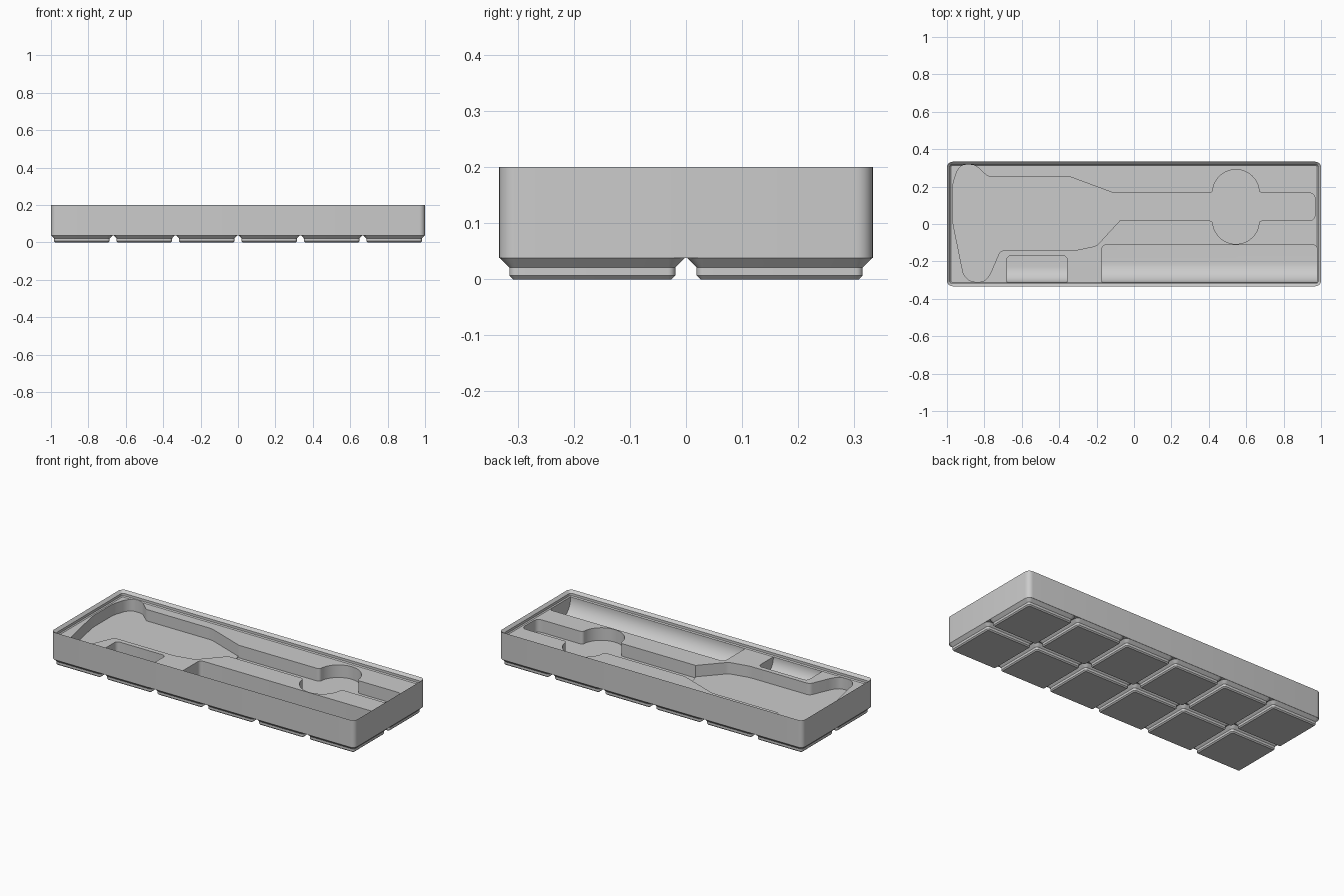
import bpy, bmesh
from math import sin, cos, pi, radians
from mathutils import Vector

old = bpy.data.objects.get("Cube")
if old:
    bpy.data.objects.remove(old, do_unlink=True)

grey = bpy.data.materials.new("light grey plastic")
grey.use_nodes = True
grey.diffuse_color = (0.6, 0.6, 0.6, 1)
grey.node_tree.nodes["Principled BSDF"].inputs["Base Color"].default_value = (0.6, 0.6, 0.6, 1)

HX, HY, TOP = 1.0, 0.333, 0.2      # outer half sizes and height
BASE, DECK = 0.038, 0.165          # top of the feet, sunken top surface
PITCH = 0.334


def finish(bm, name):
    bmesh.ops.recalc_face_normals(bm, faces=bm.faces)
    mesh = bpy.data.meshes.new(name)
    bm.to_mesh(mesh)
    bm.free()
    mesh.materials.append(grey)
    obj = bpy.data.objects.new(name, mesh)
    bpy.context.collection.objects.link(obj)
    return obj


def smooth(obj):
    bpy.ops.object.select_all(action='DESELECT')
    obj.select_set(True)
    bpy.context.view_layer.objects.active = obj
    bpy.ops.object.shade_smooth_by_angle(angle=radians(25))


def arc(cx, cy, r, start, end, n=8):
    steps = [radians(start + (end - start) * i / n) for i in range(n + 1)]
    return [(cx + r * cos(a), cy + r * sin(a)) for a in steps]


def rounded_rect(hx, hy, r):
    pts = []
    for k, (sx, sy) in enumerate([(1, 1), (-1, 1), (-1, -1), (1, -1)]):
        pts += arc(sx * (hx - r), sy * (hy - r), r, k * 90, k * 90 + 90, 6)
    return pts


def loft(name, hx, hy, r, profile):
    """Stack rounded rectangles; profile lists (inset, height)."""
    bm = bmesh.new()
    rings = []
    for inset, z in profile:
        outline = rounded_rect(hx - inset, hy - inset, max(r - inset, 0.005))
        rings.append([bm.verts.new((x, y, z)) for x, y in outline])
    n = len(rings[0])
    for a, b in zip(rings, rings[1:]):
        for i in range(n):
            j = (i + 1) % n
            bm.faces.new((a[i], a[j], b[j], b[i]))
    bm.faces.new(rings[0])
    bm.faces.new(rings[-1])
    return finish(bm, name)


def round_corners(points, n=5):
    """Fillet a polygon given as (x, y) or (x, y, radius-like setback)."""
    out = []
    for i, p in enumerate(points):
        c = Vector(p[:2])
        if len(p) == 2:
            out.append(c)
            continue
        a, b = [Vector(points[k % len(points)][:2]) - c for k in (i - 1, i + 1)]
        start = c + a.normalized() * min(p[2], a.length * 0.49)
        end = c + b.normalized() * min(p[2], b.length * 0.49)
        for k in range(n + 1):
            t = k / n
            out.append(start * (1 - t) ** 2 + c * 2 * t * (1 - t) + end * t * t)
    return out


def prism(name, outline, low, high):
    bm = bmesh.new()
    face = bm.faces.new([bm.verts.new((x, y, low)) for x, y in outline])
    side = bmesh.ops.extrude_face_region(bm, geom=[face])
    verts = [v for v in side["geom"] if isinstance(v, bmesh.types.BMVert)]
    bmesh.ops.translate(bm, verts=verts, vec=(0, 0, high - low))
    return finish(bm, name)


def scoop(name, x0, x1, back, floor, r):
    """Straight-backed bin cutter with a curved front."""
    front = -0.312
    profile = [(back, CUT), (back, floor)]
    profile += arc(front + r, floor + r, r, 270, 180, 14) + [(front, CUT)]
    bm = bmesh.new()
    face = bm.faces.new([bm.verts.new((x0, y, z)) for y, z in profile])
    side = bmesh.ops.extrude_face_region(bm, geom=[face])
    verts = [v for v in side["geom"] if isinstance(v, bmesh.types.BMVert)]
    bmesh.ops.translate(bm, verts=verts, vec=(x1 - x0, 0, 0))
    corners = [e for e in bm.edges
               if all(abs(v.co.y - back) < 1e-5 for v in e.verts)
               and abs(e.verts[0].co.z - e.verts[1].co.z) > 0.01]
    bmesh.ops.bevel(bm, geom=corners, offset=0.022, segments=5, profile=0.5, affect='EDGES')
    return finish(bm, name)


# Body with stacking lip
tray = loft("tray_body", HX, HY, 0.03, [
    (0, BASE), (0, TOP), (0.0151, TOP - 0.0151), (0.0151, 0.1706), (0.0207, DECK)])

CUT = 0.178

# Wide tool pocket
wide = [(-.97, .21, .03), (-.944, .29, .02), (-.917, .317, .02), (-.85, .317, .025),
        (-.783, .255, .01), (-.35, .255, .02), (-.115, .168), (-.076, .018),
        (-.2, -.117, .02), (-.32, -.142, .02), (-.715, -.142, .02),
        (-.77, -.27, .02), (-.80, -.309, .025), (-.875, -.309, .025),
        (-.912, -.27, .02), (-.97, .015, .03)]

# Narrow handle slot with rounded finger holes either side
lo, hi, mid, r = 0.018, 0.166, 0.545, 0.125
handle = [(-.116, hi), (-.078, lo), (mid - r, lo, .02)]
handle += arc(mid, lo, r, 195, 345, 24)
handle += [(mid + r, lo, .02), (.968, lo, .035), (.968, hi, .035), (mid + r, hi, .02)]
handle += arc(mid, hi, r, 15, 165, 24)
handle += [(mid - r, hi, .02)]

cutters = [
    prism("wide_pocket_cutter", round_corners(wide), 0.097, CUT),
    prism("handle_slot_cutter", round_corners(handle), 0.090, CUT),
    scoop("long_bin_cutter", -.172, .979, -.112, 0.055, 0.105),
    scoop("small_bin_cutter", -.68, -.357, -.17, 0.075, 0.085),
]
for cutter in cutters:
    cutter.hide_render = True
    mod = tray.modifiers.new("pocket", 'BOOLEAN')
    mod.operation = 'DIFFERENCE'
    mod.solver = 'EXACT'
    mod.object = cutter
    bpy.context.view_layer.objects.active = tray
    bpy.ops.object.modifier_apply(modifier=mod.name)
    bpy.data.objects.remove(cutter, do_unlink=True)
smooth(tray)

# Feet: six by two grid of stepped pads
half = 0.165
for col in range(6):
    for row in range(2):
        foot = loft(f"foot_{col + 1}_{row + 1}", half, half, 0.03, [
            (0.0235, 0), (0.0171, 0.0064), (0.0171, 0.0207), (0, BASE)])
        foot.location = ((col - 2.5) * PITCH, (row - 0.5) * PITCH, 0)
        smooth(foot)
